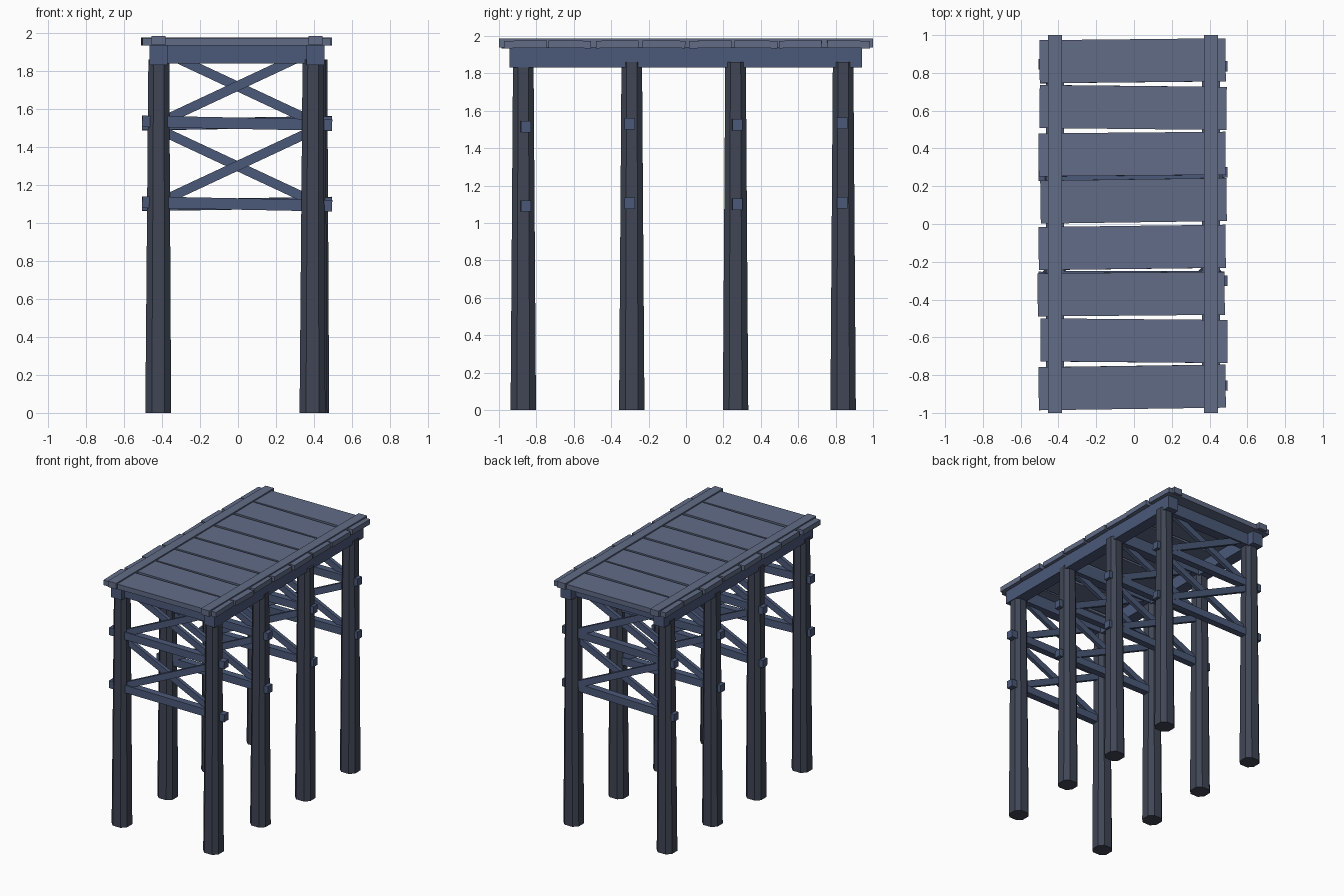
import bpy, bmesh, math
from mathutils import Vector, Matrix

if "Cube" in bpy.data.objects:
    bpy.data.objects.remove(bpy.data.objects["Cube"])


def material(name, rgb):
    m = bpy.data.materials.new(name)
    m.diffuse_color = (*rgb, 1)
    m.use_nodes = True
    m.node_tree.nodes["Principled BSDF"].inputs["Base Color"].default_value = m.diffuse_color
    return m


DARK = material("weathered_post", (0.05, 0.06, 0.09))
BLUE = material("blue_timber", (0.07, 0.10, 0.19))
DECK = material("deck_timber", (0.12, 0.15, 0.24))


def finish(name, bm, mat):
    bmesh.ops.recalc_face_normals(bm, faces=bm.faces)
    me = bpy.data.meshes.new(name)
    bm.to_mesh(me)
    bm.free()
    me.materials.append(mat)
    ob = bpy.data.objects.new(name, me)
    bpy.context.collection.objects.link(ob)
    return ob


def box(name, lo, hi, mat, rot=(0, 0, 0)):
    """Box between two corners, turned about its own centre."""
    lo, hi = Vector(lo), Vector(hi)
    bm = bmesh.new()
    bmesh.ops.create_cube(bm, size=1, matrix=Matrix.Diagonal((*(hi - lo), 1)))
    ob = finish(name, bm, mat)
    ob.location = (lo + hi) / 2
    ob.rotation_euler = rot
    return ob


def beam(name, a, b, width, height, mat):
    """Square timber running from a to b, with its height kept upright."""
    a, b = Vector(a), Vector(b)
    x = (b - a).normalized()
    y = Vector((0, 0, 1)).cross(x).normalized()
    z = x.cross(y)
    bm = bmesh.new()
    bmesh.ops.create_cube(bm, size=1, matrix=Matrix.Diagonal(((b - a).length, width, height, 1)))
    ob = finish(name, bm, mat)
    ob.matrix_world = Matrix.Translation((a + b) / 2) @ Matrix((x, y, z)).transposed().to_4x4()
    return ob


def post(name, x, y, top, lean):
    """Tapered square post with chamfered corners."""
    bm = bmesh.new()
    rings = []
    for z, h, dx in ((0, 0.068, 0), (top, 0.055, lean)):
        c = h * 0.5
        pts = [(h, -c), (h, c), (c, h), (-c, h), (-h, c), (-h, -c), (-c, -h), (c, -h)]
        rings.append([bm.verts.new((x + dx + px, y + py, z)) for px, py in pts])
    for i in range(8):
        j = (i + 1) % 8
        bm.faces.new((rings[0][i], rings[0][j], rings[1][j], rings[1][i]))
    bm.faces.new(rings[0])
    bm.faces.new(rings[1])
    return finish(name, bm, DARK)


# Four trestle frames: y, slight x shift of the right post, brace skew in y and z
FRAMES = [(-0.87, -0.01, 0.015, -0.01), (-0.29, 0.0, -0.01, 0.005),
          (0.265, 0.01, 0.01, 0.0), (0.84, 0.005, -0.005, 0.008)]
for n, (y, shift, sy, sz) in enumerate(FRAMES, 1):
    post(f"left_post_{n}", -0.42, y, 1.86, 0.003)
    post(f"right_post_{n}", 0.402 + shift, y, 1.86, 0.003)
    # cross beam beneath the deck
    box(f"cross_beam_{n}", (-0.40, y - 0.04, 1.84), (0.40, y + 0.04, 1.935), BLUE)
    # horizontal braces whose ends poke through the posts
    for k, z in enumerate((1.10, 1.525), 1):
        beam(f"horizontal_brace_{n}_{k}", (-0.505, y - sy, z - sz), (0.495, y + sy, z + sz),
             0.055, 0.06, BLUE)
    # crossed diagonal braces
    for k, (z0, z1) in enumerate(((1.12, 1.48), (1.54, 1.90)), 1):
        beam(f"rising_brace_{n}_{k}", (-0.39, y - 0.012, z0), (0.38, y - 0.012, z1), 0.03, 0.05, BLUE)
        beam(f"falling_brace_{n}_{k}", (-0.39, y + 0.012, z1), (0.38, y + 0.012, z0), 0.03, 0.05, BLUE)

# Long stringers under the deck and edge rails on top of it
for side, x in (("left", -0.418), ("right", 0.408)):
    box(f"{side}_stringer", (x - 0.047, -0.945, 1.832), (x + 0.047, 0.94, 1.94), BLUE)
    box(f"{side}_edge_rail", (x - 0.037, -1, 1.937), (x + 0.037, 1, 1.985), DECK)

# Uneven deck planks: left end, right end, yaw, tilt across the plank
PLANKS = [(-0.505, 0.485, 0.8, 0.7), (-0.495, 0.495, -0.5, -0.6), (-0.51, 0.48, 0.5, 0.5),
          (-0.505, 0.485, 0.7, -0.5), (-0.495, 0.49, 0.8, 0.7), (-0.505, 0.485, 0.5, -0.6),
          (-0.50, 0.49, -0.6, 0.5), (-0.50, 0.485, 0.6, -0.7)]
for i, (x0, x1, yaw, tilt) in enumerate(PLANKS):
    y = -0.865 + i * 0.247
    box(f"deck_plank_{i + 1}", (x0, y - 0.114, 1.935), (x1, y + 0.114, 1.975), DECK,
        (math.radians(tilt), 0, math.radians(yaw)))
